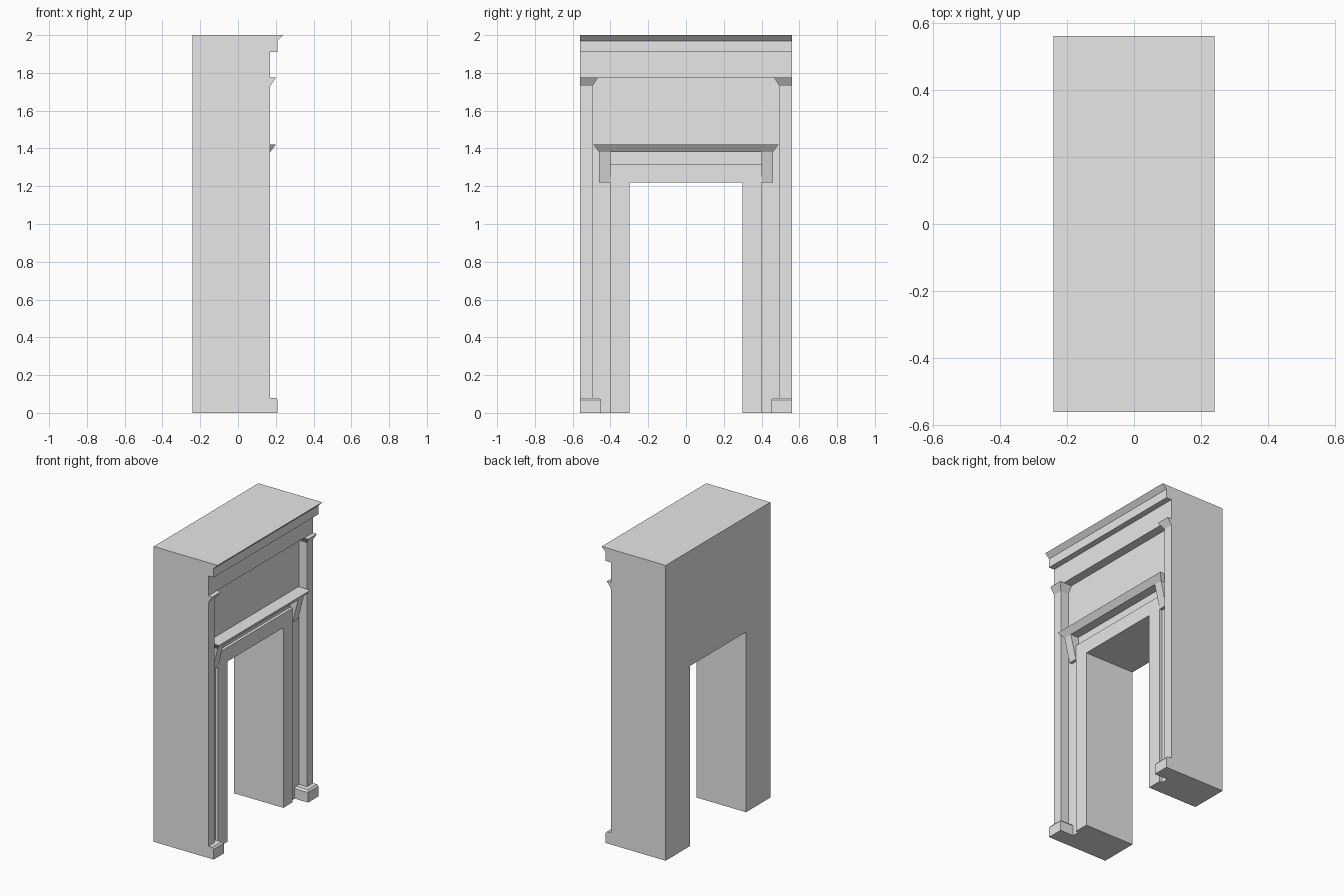
import bpy, bmesh
from mathutils import Vector

cube = bpy.data.objects.get("Cube")
if cube:
    bpy.data.objects.remove(cube, do_unlink=True)

stone = bpy.data.materials.new("pale_grey_stone")
stone.use_nodes = True
grey = (0.8, 0.8, 0.8, 1)
stone.diffuse_color = grey
stone.node_tree.nodes["Principled BSDF"].inputs["Base Color"].default_value = grey

WALL, FACE = 0.11, 0.17      # recessed wall plane and pilaster face
SIDE, DOOR = 0.56, 0.30      # half width of the wall and of the opening
HEAD = 1.22                  # height of the opening


def add_object(name, bm):
    bmesh.ops.recalc_face_normals(bm, faces=bm.faces)
    mesh = bpy.data.meshes.new(name)
    bm.to_mesh(mesh)
    bm.free()
    mesh.materials.append(stone)
    obj = bpy.data.objects.new(name, mesh)
    bpy.context.collection.objects.link(obj)


def prism(name, points, shift):
    """Extrude a closed 3D outline along a vector."""
    bm = bmesh.new()
    face = bm.faces.new([bm.verts.new(p) for p in points])
    new = bmesh.ops.extrude_face_region(bm, geom=[face])["geom"]
    verts = [v for v in new if isinstance(v, bmesh.types.BMVert)]
    bmesh.ops.translate(bm, verts=verts, vec=Vector(shift))
    add_object(name, bm)


def arch(name, half, top, x0, x1):
    """Upright slab with the door opening cut out of it."""
    outline = [(-half, 0), (-half, top), (half, top), (half, 0),
               (DOOR, 0), (DOOR, HEAD), (-DOOR, HEAD), (-DOOR, 0)]
    prism(name, [(x0, y, z) for y, z in outline], (x1 - x0, 0, 0))


def loft(name, sections):
    """Stack of rectangles on the wall: (z, front x, y start, y end)."""
    bm = bmesh.new()
    rings = [[bm.verts.new(p) for p in
              ((WALL, a, z), (x, a, z), (x, b, z), (WALL, b, z))]
             for z, x, a, b in sections]
    bm.faces.new(rings[0])
    bm.faces.new(rings[-1])
    for low, high in zip(rings, rings[1:]):
        for i in range(4):
            j = (i + 1) % 4
            bm.faces.new((low[i], low[j], high[j], high[i]))
    add_object(name, bm)


# Wall with the opening, and the thin door surround
arch("wall", SIDE, 2.0, -0.24, WALL)
arch("door_surround", 0.40, 1.315, WALL, 0.13)

# Frieze and cornice, one profile along the width
profile = [(WALL, 1.775), (FACE, 1.775), (FACE, 1.91), (0.21, 1.91),
           (0.21, 1.97), (0.24, 2.0), (WALL, 2.0)]
prism("cornice", [(x, -SIDE, z) for x, z in profile], (0, 2 * SIDE, 0))

# Shelf above the door, flaring towards its top
loft("door_shelf", [(1.38, FACE, -0.46, 0.46), (1.42, 0.20, -0.49, 0.49)])

for s, place in ((-1, "front"), (1, "back")):
    # Pilaster with a chamfered base and a flared capital
    loft(place + "_base", [(0, 0.21, s * 0.45, s * SIDE),
                           (0.068, 0.21, s * 0.45, s * SIDE),
                           (0.08, 0.20, s * 0.46, s * SIDE)])
    loft(place + "_pilaster", [(0.08, FACE, s * 0.495, s * SIDE),
                               (1.73, FACE, s * 0.495, s * SIDE)])
    loft(place + "_capital", [(1.73, FACE, s * 0.495, s * SIDE),
                              (1.775, 0.20, s * 0.465, s * SIDE)])
    # Tapered bracket under the shelf
    loft(place + "_bracket", [(HEAD, 0.13, s * 0.40, s * 0.46),
                              (1.38, FACE, s * 0.40, s * 0.46)])
